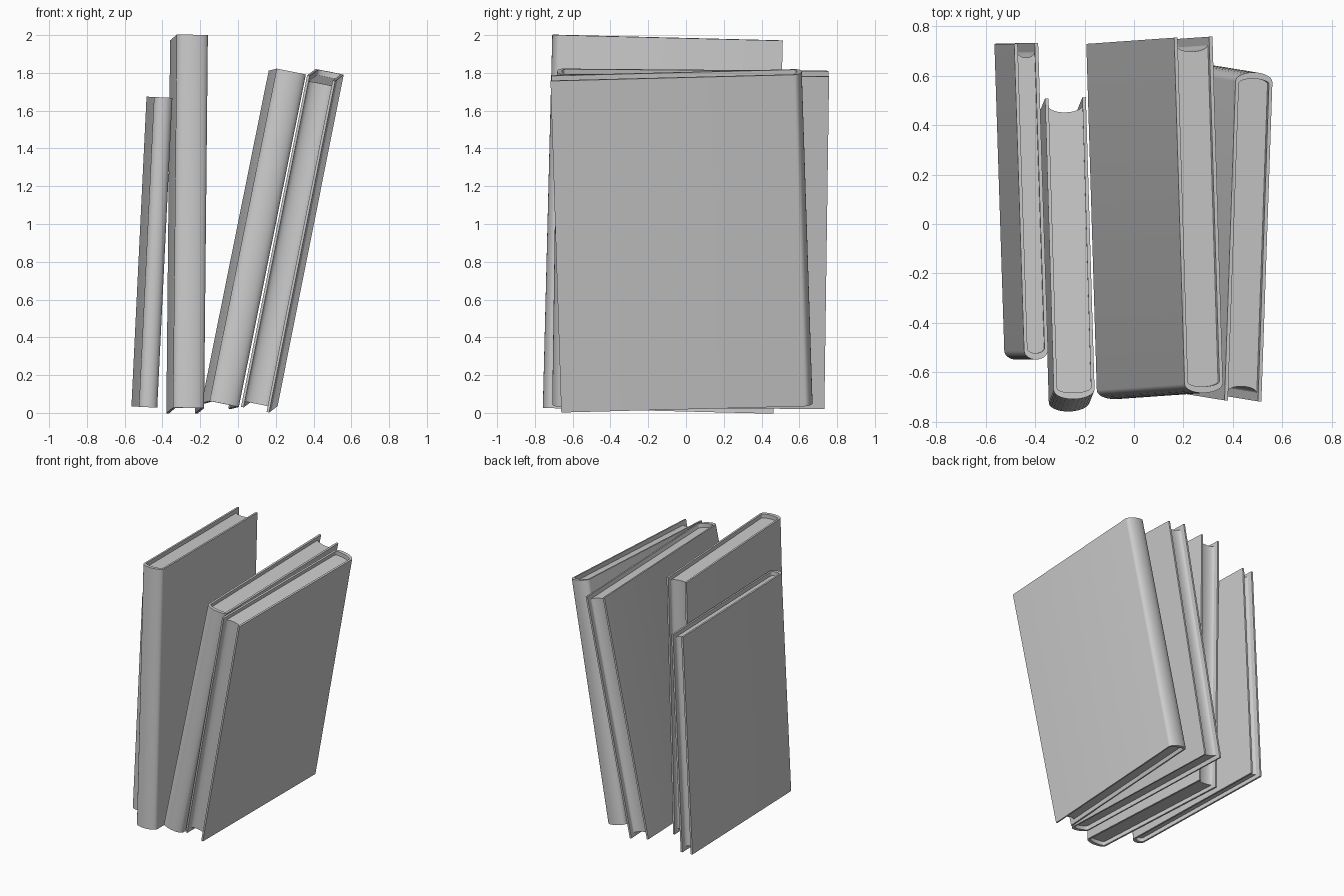
import bpy, bmesh, math
from mathutils import Matrix, Vector

cube = bpy.data.objects.get("Cube")
if cube:
    bpy.data.objects.remove(cube, do_unlink=True)

BOARD = 0.014    # cover board thickness
BULGE = 0.038    # how far the spine rounds out
INSET = 0.03     # page block set back from the cover edges
SEGMENTS = 14


def arc(half_width, y, bulge):
    """Half-ellipse running from -x to +x, bulging towards -y."""
    steps = [math.pi * i / SEGMENTS for i in range(SEGMENTS + 1)]
    return [(-half_width * math.cos(a), y - bulge * math.sin(a)) for a in steps]


def extrude_profile(name, points, bottom, top, matrix):
    """Prism from a closed outline, smooth along its curved sides."""
    bm = bmesh.new()
    face = bm.faces.new([bm.verts.new((x, y, bottom)) for x, y in points])
    result = bmesh.ops.extrude_face_region(bm, geom=[face])
    verts = [g for g in result["geom"] if isinstance(g, bmesh.types.BMVert)]
    bmesh.ops.translate(bm, verts=verts, vec=(0, 0, top - bottom))
    bmesh.ops.recalc_face_normals(bm, faces=bm.faces)
    mesh = bpy.data.meshes.new(name)
    bm.to_mesh(mesh)
    bm.free()
    obj = bpy.data.objects.new(name, mesh)
    bpy.context.collection.objects.link(obj)
    obj.matrix_world = matrix
    bpy.ops.object.select_all(action="DESELECT")
    obj.select_set(True)
    bpy.context.view_layer.objects.active = obj
    bpy.ops.object.shade_smooth_by_angle(angle=math.radians(35))


def book(name, origin, up, depth_dir, thickness):
    """Origin is the spine's bottom centre; up and depth_dir span the covers."""
    height, depth = Vector(up).length, Vector(depth_dir).length
    z = Vector(up).normalized()
    y = Vector(depth_dir)
    y = (y - z * y.dot(z)).normalized()
    frame = Matrix((y.cross(z), y, z)).transposed().to_4x4()
    matrix = Matrix.Translation(origin) @ frame

    # wrap-around cover with rounded spine
    half = thickness / 2
    inner = half - BOARD
    outline = [(-half, depth)] + arc(half, 0, BULGE) + [(half, depth), (inner, depth)]
    outline += reversed(arc(inner, 0.008, BULGE - 0.018))
    outline += [(-inner, depth)]
    extrude_profile(name + "_cover", outline, 0, height, matrix)

    # page block with hollow fore edge
    edge = inner + 0.001
    pages = arc(edge, 0.008, BULGE - 0.016)
    pages += reversed(arc(edge, depth - INSET, 0.028))
    extrude_profile(name + "_pages", pages, INSET, height - INSET, matrix)


book("small_book", (-0.476, -0.51, 0.03), (0.08, 0, 1.64), (-0.04, 1.24, 0), 0.097)
book("tall_book", (-0.262, -0.72, 0.026), (0.02, 0.05, 1.975), (-0.035, 1.18, -0.03), 0.165)
book("leaning_book", (-0.073, -0.67, 0.047), (0.355, 0.025, 1.76), (-0.045, 1.4, -0.025), 0.158)
book("reversed_book", (0.135, 0.632, 0.05), (0.35, -0.057, 1.755), (-0.045, -1.29, -0.035), 0.152)
